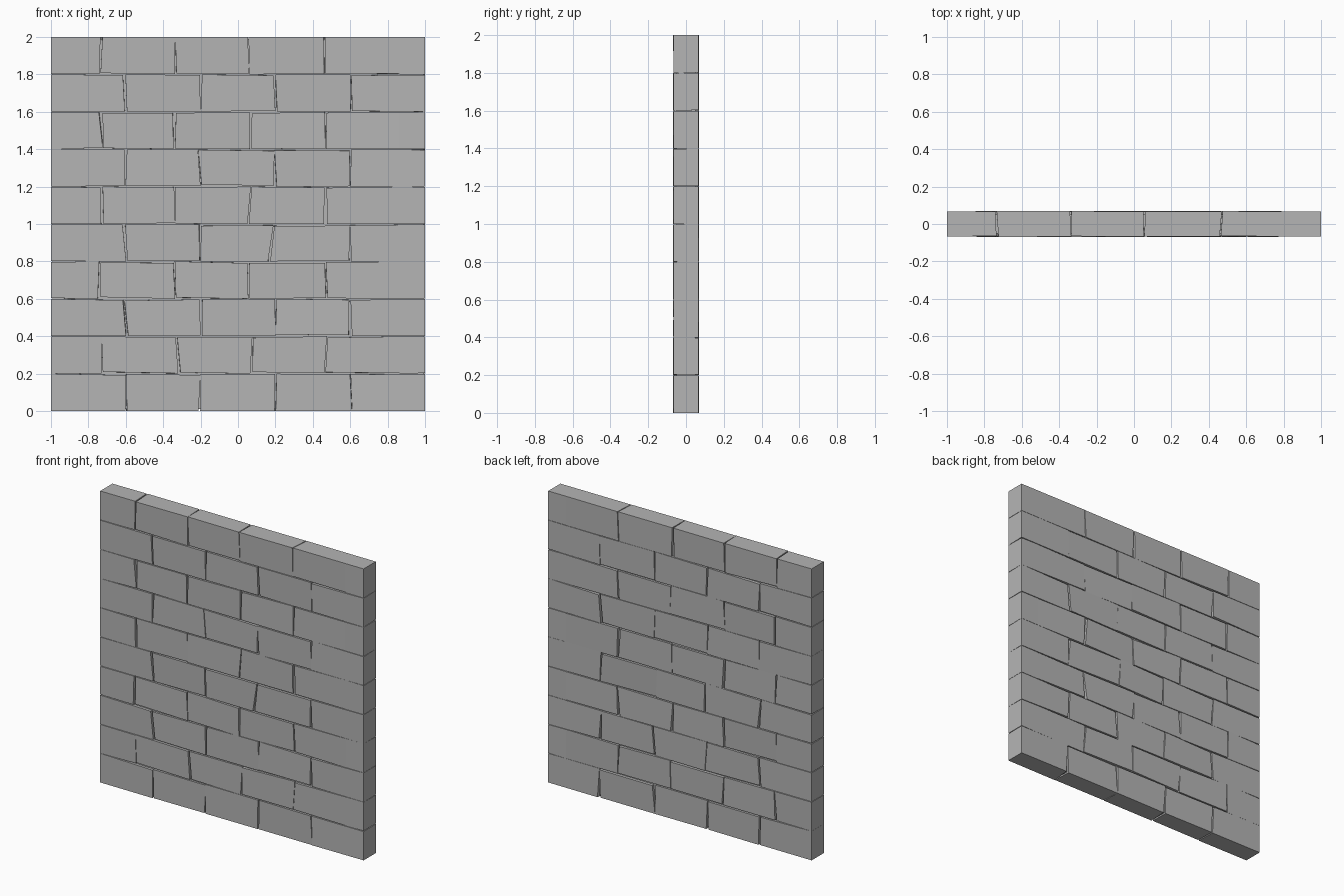
import bpy, bmesh, random

if "Cube" in bpy.data.objects:
    bpy.data.objects.remove(bpy.data.objects["Cube"])

random.seed(4)
H = 0.2          # course height
D = 0.066        # half thickness

# Front joints of each course, bottom to top: (x at bottom, x at top)
JOINTS = [
    [(-.595, -.6), (-.205, -.2), (.2, .2), (.61, .6)],
    [(-.73, -.73), (-.317, -.332), (.072, .08), (.462, .475)],
    [(-.59, -.608), (-.2, -.2), (.2, .2), (.6, .6)],
    [(-.74, -.735), (-.335, -.34), (.058, .06), (.478, .465)],
    [(-.598, -.61), (-.2, -.2), (.172, .19), (.6, .598)],
    [(-.72, -.735), (-.335, -.337), (.052, .07), (.468, .465)],
    [(-.605, -.6), (-.2, -.213), (.2, .195), (.6, .6)],
    [(-.722, -.735), (-.342, -.338), (.062, .07), (.468, .465)],
    [(-.595, -.612), (-.2, -.2), (.2, .2), (.605, .602)],
    [(-.735, -.735), (-.337, -.335), (.06, .055), (.463, .463)],
]
END_JOINT = .863  # tight joint near the right end of every other course

# Dark grey stone
stone = bpy.data.materials.new("grey_stone")
stone.diffuse_color = (.46, .46, .46, 1)
stone.use_nodes = True
stone.node_tree.nodes["Principled BSDF"].inputs["Base Color"].default_value = stone.diffuse_color


def gap(limit):
    # most joints are tight, a few open up
    return limit * random.random() ** 2


def add_brick(bm, corners):
    # corners: bottom and top loops of four points each
    v = [bm.verts.new(c) for c in corners]
    for f in ((3, 2, 1, 0), (4, 5, 6, 7), (0, 1, 5, 4),
              (1, 2, 6, 5), (2, 3, 7, 6), (3, 0, 4, 7)):
        bm.faces.new([v[i] for i in f])


def make_object(name, bm):
    bmesh.ops.recalc_face_normals(bm, faces=bm.faces)
    me = bpy.data.meshes.new(name)
    bm.to_mesh(me)
    bm.free()
    me.materials.append(stone)
    ob = bpy.data.objects.new(name, me)
    bpy.context.collection.objects.link(ob)


# Courses of uneven bricks
for row, joints in enumerate(JOINTS):
    bm = bmesh.new()
    front = [(-1, -1)] + joints
    if row % 2:
        front.append((END_JOINT, END_JOINT))
    front.append((1, 1))
    # joints wander differently on the back face
    back = []
    for i, (b, t) in enumerate(front):
        if 0 < i < len(front) - 1 and b != END_JOINT:
            mid = (b + t) / 2
            b, t = mid + random.uniform(-.01, .01), mid + random.uniform(-.01, .01)
        back.append((b, t))
    for i in range(len(front) - 1):
        pts = []
        for level in (0, 1):
            for edge, side in ((i, front), (i + 1, front), (i + 1, back), (i, back)):
                x = side[edge][level]
                # wall ends and the end joint stay tight
                tight = x in (-1, 1, END_JOINT)
                if not tight:
                    x += gap(.012) if edge == i else -gap(.012)
                y = -D if side is front else D
                if not tight:
                    y += random.uniform(-.004, .004)
                z = (row + level) * H
                if 0 < z < 1.99:
                    z += gap(.004 if tight else .01) * (-1 if level else 1)
                pts.append((x, y, z))
        add_brick(bm, pts)
    make_object("brick_course_%02d" % (row + 1), bm)

# Solid core that closes the open joints
bm = bmesh.new()
x, y = .992, .05
add_brick(bm, [(sx * x, sy * y, z) for z in (.01, 1.99)
               for sx, sy in ((-1, -1), (1, -1), (1, 1), (-1, 1))])
make_object("wall_core", bm)
